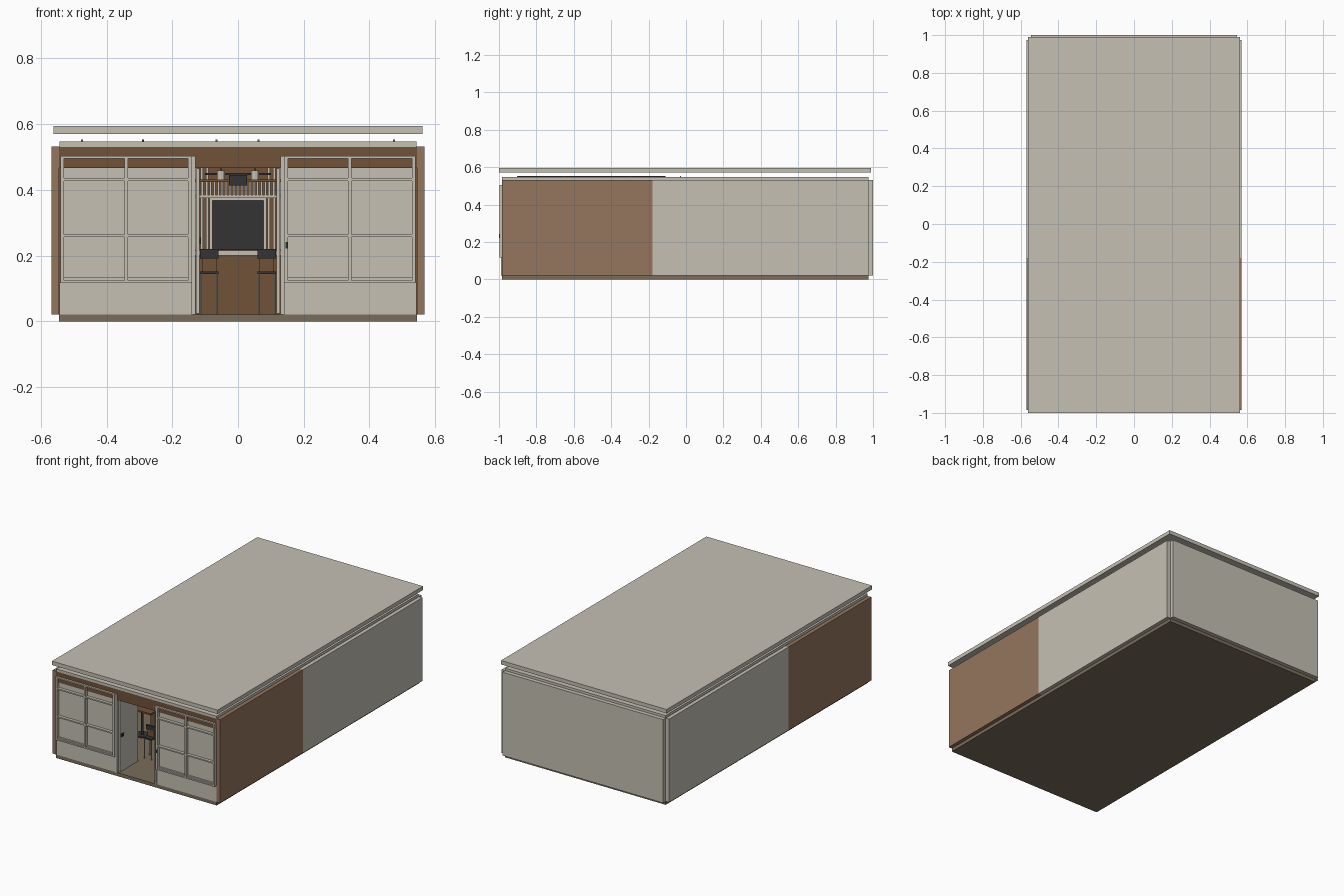
import bpy, bmesh, math
from mathutils import Matrix, Vector

if "Cube" in bpy.data.objects:
    bpy.data.objects.remove(bpy.data.objects["Cube"])


def material(name, rgb):
    m = bpy.data.materials.new(name)
    m.diffuse_color = (*rgb, 1)
    m.use_nodes = True
    m.node_tree.nodes["Principled BSDF"].inputs["Base Color"].default_value = m.diffuse_color
    return m


CREAM = material("cream", (0.56, 0.53, 0.455))
TAN = material("light wood", (0.30, 0.18, 0.112))
BROWN = material("dark wood", (0.165, 0.085, 0.04))
OLIVE = material("floor olive", (0.195, 0.155, 0.105))
DARK = material("charcoal", (0.033, 0.033, 0.033))


def boxes(name, mat, spans):
    """One object from boxes given as (x0, x1, y0, y1, z0, z1)."""
    bm = bmesh.new()
    for x0, x1, y0, y1, z0, z1 in spans:
        mtx = Matrix.Translation(((x0 + x1) / 2, (y0 + y1) / 2, (z0 + z1) / 2))
        mtx = mtx @ Matrix.Diagonal((abs(x1 - x0), y1 - y0, z1 - z0, 1))
        bmesh.ops.create_cube(bm, size=1, matrix=mtx)
    return finish(name, mat, bm)


def cylinders(name, mat, items, sides=12):
    """One object from upright cylinders given as (x, y, z0, z1, radius)."""
    bm = bmesh.new()
    for x, y, z0, z1, r in items:
        bmesh.ops.create_cone(bm, cap_ends=True, segments=sides, radius1=r, radius2=r,
                              depth=z1 - z0, matrix=Matrix.Translation((x, y, (z0 + z1) / 2)))
    return finish(name, mat, bm)


def finish(name, mat, bm):
    me = bpy.data.meshes.new(name)
    bm.to_mesh(me)
    bm.free()
    me.materials.append(mat)
    ob = bpy.data.objects.new(name, me)
    bpy.context.collection.objects.link(ob)
    return ob


def both(spans):
    """Mirror box spans across x = 0."""
    return spans + [(-b, -a, *rest) for a, b, *rest in spans]


# Shell: floor, ceiling, floating roof, walls
W, F, B = 0.545, -0.985, 0.975
boxes("floor", OLIVE, [(-W, W, F, B, 0, 0.021)])
boxes("ceiling", CREAM, [(-0.543, 0.543, F, B, 0.531, 0.547)])
boxes("roof", CREAM, [(-0.562, 0.562, -1.0, 0.99, 0.571, 0.595)])
boxes("side_wall_front", TAN, both([(W, 0.568, F, -0.18, 0.021, 0.532)]))
boxes("side_wall_rear", CREAM, both([(W, 0.568, -0.18, B, 0.021, 0.532)]))
boxes("back_wall", CREAM, [(-W, W, B, 1.0, 0.021, 0.532)])

# Shop front: header, lower wall, panes
boxes("front_header", BROWN, [(-W, W, F, -0.965, 0.467, 0.531)])
boxes("front_lower_wall", CREAM, both([(0.135, 0.543, F, -0.965, 0.021, 0.12)]))
boxes("window_pane", CREAM, both([(0.14, 0.54, -0.98, -0.972, 0.12, 0.467)]))

# Window frames with mullions
frame = [(0.14, 0.152, 0.117, 0.503), (0.53, 0.54, 0.117, 0.503), (0.335, 0.346, 0.117, 0.503)]
frame += [(0.14, 0.54, z, z + 0.008) for z in (0.117, 0.257, 0.428, 0.496)]
boxes("window_frame", CREAM, both([(a, b, -0.998, -0.98, c, d) for a, b, c, d in frame]))
boxes("window_inner_sill", CREAM, both([(0.15, 0.53, -0.99, -0.975, 0.125, 0.133)]))

# Door posts, doors standing open inwards, handles
boxes("door_post", CREAM, both([(0.129, 0.141, -0.99, -0.965, 0.021, 0.503)]))
boxes("open_door", CREAM, both([(0.117, 0.128, -0.975, -0.80, 0.024, 0.465)]))
boxes("door_handle", DARK, [(0.145, 0.152, -1.0, -0.99, 0.222, 0.242),
                            (-0.117, -0.112, -0.965, -0.945, 0.235, 0.255)])

# Inner partition where the outside wall changes colour
boxes("partition", CREAM, [(-W, W, -0.19, -0.17, 0.021, 0.531)])
boxes("inner_side_panel", BROWN, both([(0.538, W, -0.96, -0.19, 0.021, 0.531)]))

# Rear counter with light top
boxes("counter", BROWN, [(-0.3, 0.3, -0.42, -0.32, 0.021, 0.2)])
boxes("counter_top", CREAM, [(-0.31, 0.31, -0.43, -0.31, 0.2, 0.216)])

# Dark menu board in a frame, slats beside it
boxes("board", DARK, [(-0.078, 0.078, -0.21, -0.2, 0.218, 0.368)])
boxes("board_frame", CREAM, both([(0.078, 0.086, -0.215, -0.19, 0.21, 0.376)])
      + [(-0.086, 0.086, -0.215, -0.19, 0.368, 0.376)])
boxes("board_backing", BROWN, [(-0.3, 0.3, -0.196, -0.19, 0.021, 0.5)])
boxes("wall_slats", CREAM, both([(0.09 + i * 0.016, 0.098 + i * 0.016, -0.21, -0.196, 0.218, 0.47)
                                 for i in range(8)]))

# Hanging comb rack over the counter
boxes("rack_rail", CREAM, [(-0.15, 0.15, -0.4, -0.385, 0.375, 0.384)])
boxes("rack_bars", CREAM, [(-0.147 + i * 0.012, -0.141 + i * 0.012, -0.4, -0.39, 0.384, 0.425)
                           for i in range(25)])
boxes("rack_beam", BROWN, [(-0.15, 0.15, -0.405, -0.38, 0.425, 0.432)])
boxes("rack_hanger", CREAM, both([(0.136, 0.142, -0.396, -0.39, 0.43, 0.531)]))
boxes("ceiling_box", DARK, [(-0.028, 0.028, -0.46, -0.41, 0.413, 0.445),
                            (-0.1, 0.1, -0.44, -0.43, 0.445, 0.452)])

# Pendant lamps and their cords
lamps = [(sx * x, -0.55) for sx in (-1, 1) for x in (0.052, 0.3)]
cylinders("lamp_shade", CREAM, [(x, y, 0.43, 0.46, 0.012) for x, y in lamps])
cylinders("lamp_cord", DARK, [(x, y, 0.46, 0.531, 0.002) for x, y in lamps], 6)

# Chairs beside the aisle, in two rows each side
for row, y in enumerate((-0.72, -0.55)):
    for side, sx in (("left", -1), ("right", 1)):
        cx = sx * 0.088
        tag = f"{side}_{row + 1}"
        boxes("chair_seat_" + tag, DARK, [(cx - 0.028, cx + 0.028, y - 0.03, y + 0.03, 0.145, 0.152),
                                          (cx - 0.028, cx + 0.028, y - 0.005, y + 0.005, 0.192, 0.22)])
        boxes("chair_back_" + tag, BROWN, [(cx - 0.022, cx + 0.022, y, y + 0.006, 0.152, 0.192)])
        cylinders("chair_legs_" + tag, CREAM, [(cx + dx, y + dy, 0.021, 0.145, 0.003)
                                               for dx in (-0.024, 0.024) for dy in (-0.025, 0.025)], 8)

# Tables by the side windows
for side, sx in (("left", -1), ("right", 1)):
    for row, y in enumerate((-0.75, -0.5)):
        cx = sx * 0.3
        boxes(f"table_top_{side}_{row + 1}", BROWN,
              [(cx - 0.1, cx + 0.1, y - 0.06, y + 0.06, 0.19, 0.2)])
        cylinders(f"table_leg_{side}_{row + 1}", DARK,
                  [(cx, y, 0.021, 0.19, 0.008), (cx, y, 0.021, 0.027, 0.04)])

# Small fittings poking through the ceiling
cylinders("ceiling_fitting", CREAM, [(x, y, 0.52, 0.554, 0.003) for x in (-0.475, -0.065, 0.062, 0.475)
                                     for y in (-0.9, -0.65, -0.3, -0.03)], 8)
boxes("ceiling_cable", DARK, [(-0.292, -0.286, -0.9, -0.11, 0.547, 0.553)])
